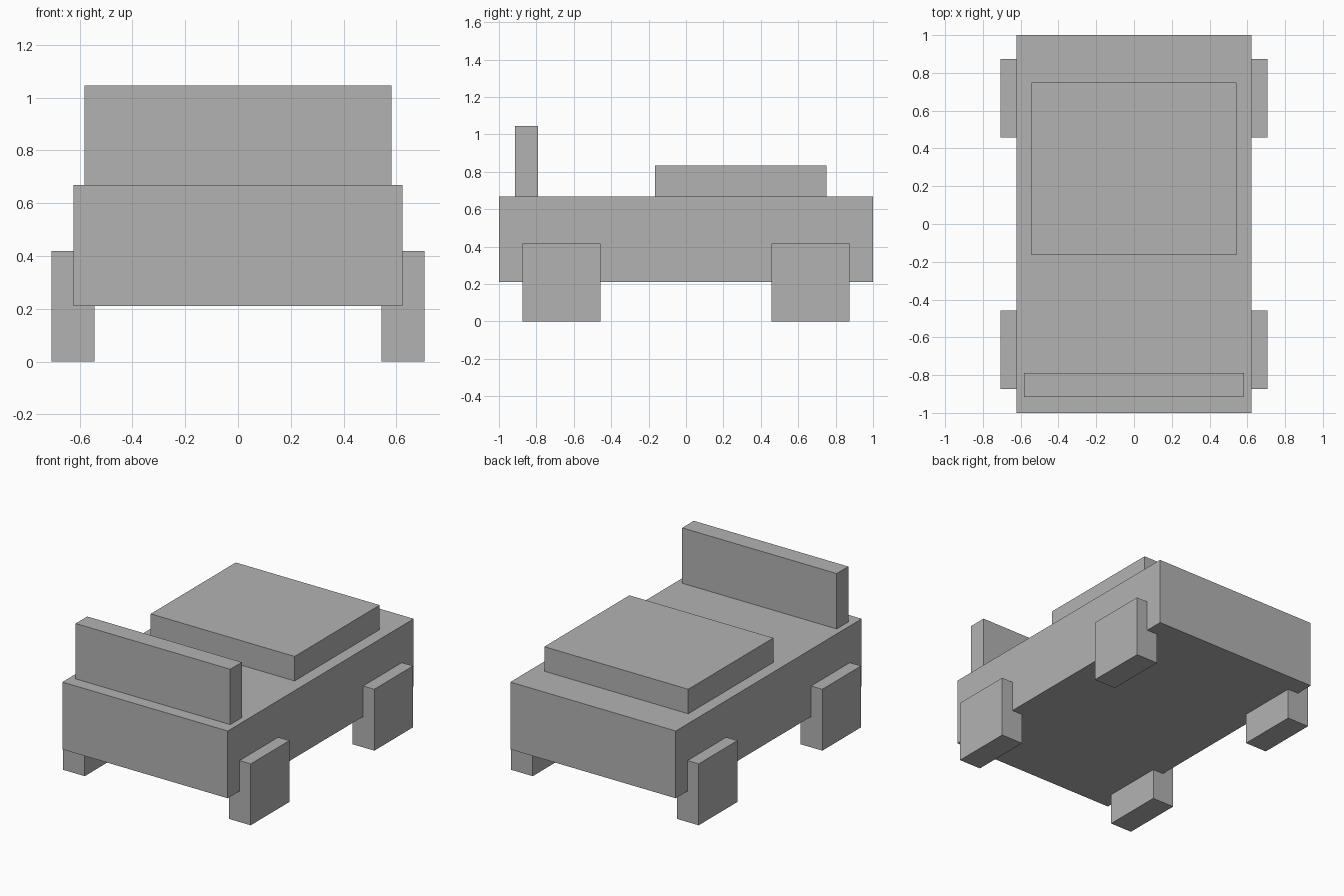
import bpy

# Remove the default cube
if "Cube" in bpy.data.objects:
    bpy.data.objects.remove(bpy.data.objects["Cube"], do_unlink=True)

# Single flat colour
grey = bpy.data.materials.new("plain grey")
grey.use_nodes = True
colour = (0.45, 0.45, 0.45, 1)
grey.diffuse_color = colour
grey.node_tree.nodes["Principled BSDF"].inputs["Base Color"].default_value = colour


def box(name, x, y, z):
    """Box spanning the given (low, high) range on each axis."""
    spans = (x, y, z)
    bpy.ops.mesh.primitive_cube_add(size=1, location=[(a + b) / 2 for a, b in spans])
    obj = bpy.context.object
    obj.name = name
    obj.scale = [b - a for a, b in spans]
    bpy.ops.object.transform_apply(location=False, rotation=False, scale=True)
    obj.data.materials.append(grey)
    return obj


# Body with the raised rear deck and the upright front panel
box("body", (-0.623, 0.623), (-1, 1), (0.21, 0.668))
box("rear_deck", (-0.542, 0.542), (-0.165, 0.75), (0.668, 0.835))
box("front_panel", (-0.582, 0.582), (-0.915, -0.79), (0.668, 1.045))

# Four square wheel blocks, mirrored across both axes
for side, sx in (("left", 1), ("right", -1)):
    for end, sy in (("front", -1), ("back", 1)):
        box(f"{end}_{side}_wheel",
            sorted((sx * 0.543, sx * 0.707)),
            sorted((sy * 0.457, sy * 0.873)),
            (0, 0.418))
